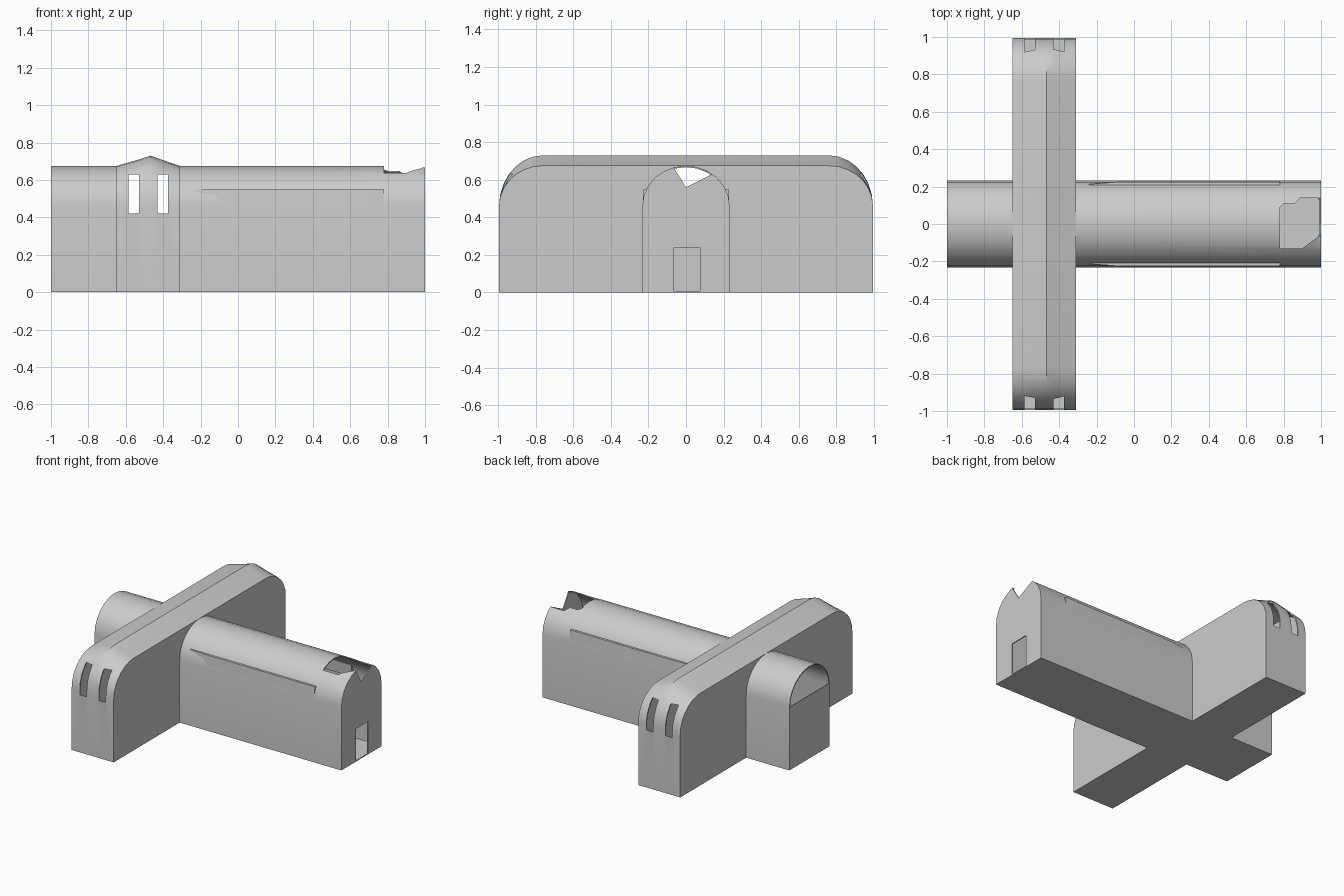
import bpy, bmesh, math

if "Cube" in bpy.data.objects:
    bpy.data.objects.remove(bpy.data.objects["Cube"])

T = 0.008      # wall thickness
SPRING = 0.46  # height where the vaults start


def make(name, sections):
    """Solid lofted through matching closed sections."""
    bm = bmesh.new()
    rings = [[bm.verts.new(p) for p in s] for s in sections]
    n = len(rings[0])
    for a, b in zip(rings, rings[1:]):
        for i in range(n):
            j = (i + 1) % n
            bm.faces.new((a[i], a[j], b[j], b[i]))
    bm.faces.new(rings[0][::-1])
    bm.faces.new(rings[-1])
    bmesh.ops.recalc_face_normals(bm, faces=bm.faces)
    me = bpy.data.meshes.new(name)
    bm.to_mesh(me)
    bm.free()
    ob = bpy.data.objects.new(name, me)
    bpy.context.collection.objects.link(ob)
    return ob


def prism_x(name, yz, x0, x1):
    return make(name, [[(x, y, z) for y, z in yz] for x in (x0, x1)])


def box(name, x0, x1, y0, y1, z0, z1):
    return prism_x(name, [(y0, z0), (y1, z0), (y1, z1), (y0, z1)], x0, x1)


def boolean(ob, other, op):
    bpy.context.view_layer.objects.active = ob
    m = ob.modifiers.new(op, 'BOOLEAN')
    m.object, m.operation, m.solver = other, op, 'EXACT'
    bpy.ops.object.modifier_apply(modifier=m.name)
    bpy.data.objects.remove(other)


def arch(t, base):
    """Barrel vault outline standing on the given base height."""
    w, h, n = 0.232 - t, 0.215 - t, 12
    pts = [(w * math.cos(math.pi * i / n), SPRING + h * math.sin(math.pi * i / n))
           for i in range(n + 1)]
    return pts if base >= SPRING else [(w, base)] + pts[:-1] + [pts[-1], (-w, base)]


def transept(name, t):
    """Cross hall with a low ridged roof and rounded ends."""
    profile = [(-0.65, .675), (-0.58, .695), (-0.525, .711), (-0.467, .73),
               (-0.415, .711), (-0.375, .697), (-0.31, .675)]
    cx, hw, Y, R, n = -0.48, 0.17, 0.995 - t, 0.235, 7
    secs = []
    for x, top in profile:
        x = cx + (x - cx) * (hw - t) / hw
        quarter = [(Y - R + R * math.cos(a), SPRING + (top - t - SPRING) * math.sin(a))
                   for a in (math.pi / 2 * i / n for i in range(n + 1))]
        half = [(Y, t)] + quarter
        secs.append([(x, y, z) for y, z in half] + [(x, -y, z) for y, z in half[::-1]])
    return make(name, secs)


# Outer shell, hollowed by a slightly smaller copy
shell = prism_x("cross_shaped_hall", arch(0, 0), -1, 1)
boolean(shell, transept("transept", 0), 'UNION')
inner = prism_x("inner_space", arch(T, T), -1 + T, 1 - T)
boolean(inner, transept("inner_transept", T), 'UNION')
boolean(shell, inner, 'DIFFERENCE')

# Open lunette at the rear, doorway and notched gable at the front
boolean(shell, prism_x("lunette_cut", arch(T, SPRING), -1.1, -0.97), 'DIFFERENCE')
boolean(shell, box("door_cut", 0.95, 1.05, -0.065, 0.075, T, 0.24), 'DIFFERENCE')
boolean(shell, prism_x("gable_cut", [(-0.07, .72), (-0.06, .655), (0, .56), (0.14, .63), (0.15, .72)],
                       0.975, 1.05), 'DIFFERENCE')

# Broken opening in the roof
hole = [(.78, -.13), (.90, -.13), (.94, -.10), (.985, -.07), (.985, .14),
        (.89, .14), (.86, .11), (.80, .11), (.78, .09)]
boolean(shell, make("roof_cut", [[(x, y, z) for x, y in hole] for z in (0.55, 0.8)]), 'DIFFERENCE')

# Tall paired windows at both transept ends
for s in (-1, 1):
    for x in (-0.557, -0.403):
        y0, y1 = sorted((s * 0.85, s * 1.1))
        boolean(shell, box("window_cut", x - 0.028, x + 0.028, y0, y1, 0.42, 0.63), 'DIFFERENCE')

# Long raised wall bands that fade into the vault towards the transept
for s, side in ((-1, "right"), (1, "left")):
    secs = [[(x, s * y, z) for y, z in ((.205, SPRING), (o, SPRING), (o - .006, .55), (.195, .55))]
            for x, o in ((-0.24, 0.219), (-0.08, 0.231), (0.78, 0.231))]
    make(side + "_wall_band", secs)

# Smooth vaults with sharp corners
for ob in bpy.context.scene.objects:
    ob.select_set(True)
bpy.context.view_layer.objects.active = shell
bpy.ops.object.shade_smooth_by_angle(angle=math.radians(30))
